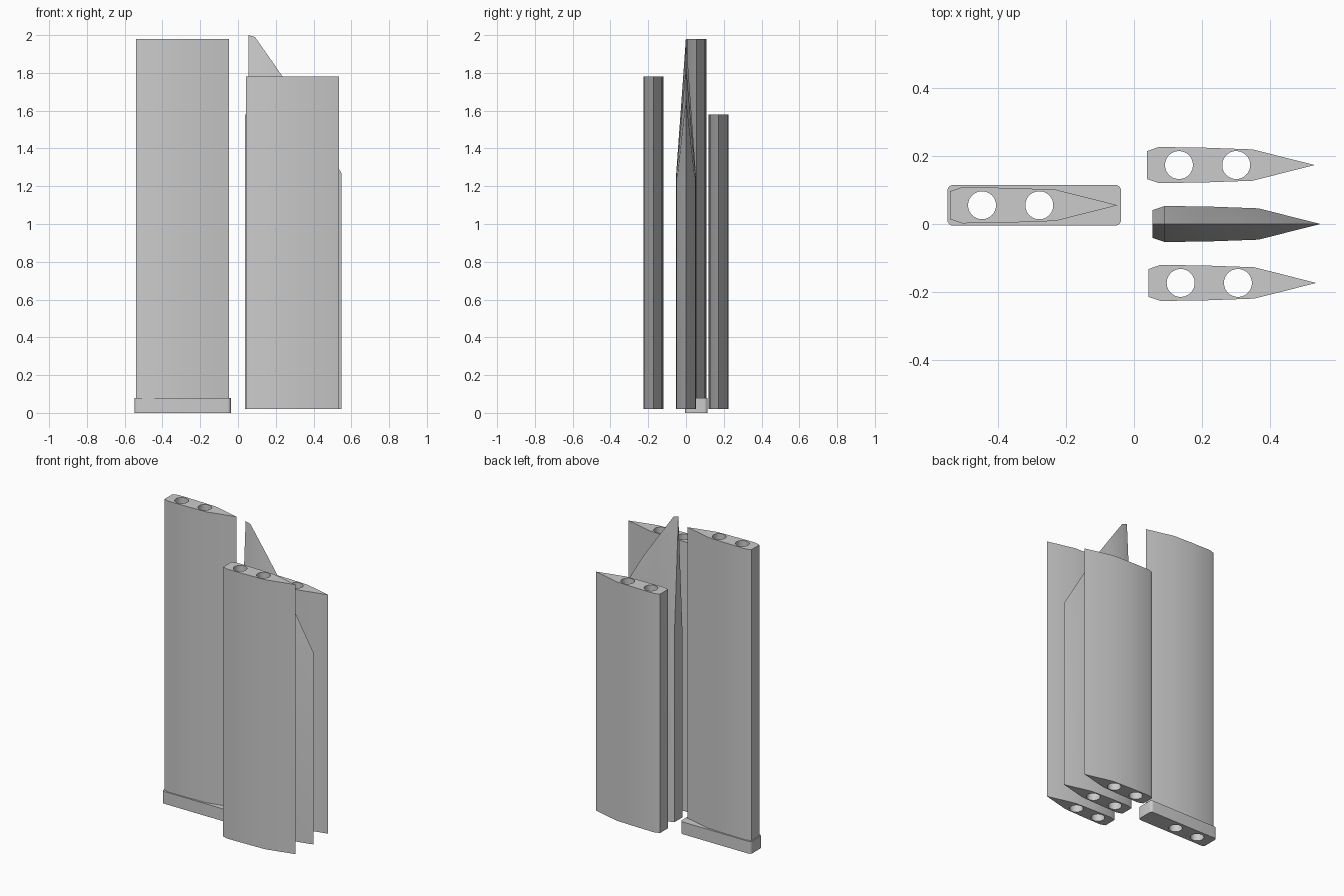
import bpy, bmesh, math

if "Cube" in bpy.data.objects:
    bpy.data.objects.remove(bpy.data.objects["Cube"])

grey = bpy.data.materials.new("plain grey")
grey.use_nodes = True
COLOUR = (0.6, 0.6, 0.6, 1)
grey.diffuse_color = COLOUR
grey.node_tree.nodes["Principled BSDF"].inputs["Base Color"].default_value = COLOUR

# Half outline of a blade: distance from the blunt end, half thickness
OUTLINE = [(0, 0.041), (0.035, 0.053), (0.17, 0.051), (0.31, 0.046)]
LENGTH = 0.492
HOLES = (0.094, 0.262)
HOLE_RADIUS = 0.041


def ring(bm, x, y, z):
    """Closed blade outline; returns its right side, tail and left side."""
    right = [bm.verts.new((x + d, y - w, z)) for d, w in OUTLINE]
    tail = bm.verts.new((x + LENGTH, y, z))
    left = [bm.verts.new((x + d, y + w, z)) for d, w in OUTLINE]
    return right, tail, left


def loop(section):
    right, tail, left = section
    return right + [tail] + left[::-1]


def walls(bm, low, high):
    for i in range(len(low)):
        j = (i + 1) % len(low)
        bm.faces.new((low[i], low[j], high[j], high[i]))


def finish(bm, name):
    bmesh.ops.recalc_face_normals(bm, faces=bm.faces)
    mesh = bpy.data.meshes.new(name)
    bm.to_mesh(mesh)
    bm.free()
    mesh.materials.append(grey)
    obj = bpy.data.objects.new(name, mesh)
    bpy.context.collection.objects.link(obj)
    return obj


def select_only(obj):
    bpy.ops.object.select_all(action='DESELECT')
    obj.select_set(True)
    bpy.context.view_layer.objects.active = obj


def drill(obj, x, y, bottom, top):
    """Cut the two rod holes, then smooth the shallow edges."""
    for d in HOLES:
        bpy.ops.mesh.primitive_cylinder_add(
            vertices=48, radius=HOLE_RADIUS, depth=top - bottom,
            location=(x + d, y, (top + bottom) / 2))
        cutter = bpy.context.object
        cutter.name = "hole_cutter"
        cutter.hide_render = True
        cutter.data.materials.append(grey)
        select_only(obj)
        mod = obj.modifiers.new("rod hole", 'BOOLEAN')
        mod.operation = 'DIFFERENCE'
        mod.solver = 'EXACT'
        mod.object = cutter
        bpy.ops.object.modifier_apply(modifier=mod.name)
        bpy.data.objects.remove(cutter)
    select_only(obj)
    bpy.ops.object.shade_smooth_by_angle(angle=math.radians(30))


def blade(name, x, y, bottom, top):
    bm = bmesh.new()
    low, high = loop(ring(bm, x, y, bottom)), loop(ring(bm, x, y, top))
    walls(bm, low, high)
    bm.faces.new(low)
    bm.faces.new(high)
    drill(finish(bm, name), x, y, bottom - 0.1, top + 0.1)


def tip_blade(name, x, y, bottom, shoulder):
    """Blade whose top narrows to a slanting ridge."""
    bm = bmesh.new()
    low, section = loop(ring(bm, x, y, bottom)), ring(bm, x, y, shoulder)
    walls(bm, low, loop(section))
    bm.faces.new(low)
    right, tail, left = section
    tail.co.z += 0.02
    ridge = [bm.verts.new((x + d, y, z)) for d, z in
             [(0, 2.0), (0.035, 1.99), (0.14, 1.84), (0.26, 1.665)]]
    bm.faces.new((right[0], left[0], ridge[0]))
    for side in (right, left):
        for i in range(len(ridge) - 1):
            bm.faces.new((side[i], side[i + 1], ridge[i + 1], ridge[i]))
        bm.faces.new((side[-1], tail, ridge[-1]))
    drill(finish(bm, name), x, y, bottom - 0.1, 1.2)


# Tall root blade standing in its rounded foot
ROOT_X, ROOT_Y, FOOT = -0.54, 0.055, 0.08
blade("root_blade", ROOT_X, ROOT_Y, FOOT, 1.98)

bm = bmesh.new()
bmesh.ops.create_cube(bm, size=1)
for v in bm.verts:
    v.co = (v.co.x * 0.51 - 0.293, v.co.y * 0.12 + ROOT_Y, (v.co.z + 0.5) * FOOT)
upright = [e for e in bm.edges if abs(e.verts[0].co.z - e.verts[1].co.z) > FOOT / 2]
bmesh.ops.bevel(bm, geom=upright, offset=0.018, segments=5, profile=0.5, affect='EDGES')
drill(finish(bm, "foot_plate"), ROOT_X, ROOT_Y, -0.1, FOOT + 0.1)

# Three loose sections side by side
blade("front_blade", 0.043, -0.173, 0.02, 1.78)
blade("back_blade", 0.038, 0.173, 0.02, 1.58)
tip_blade("tip_blade", 0.055, 0, 0.02, 1.25)
